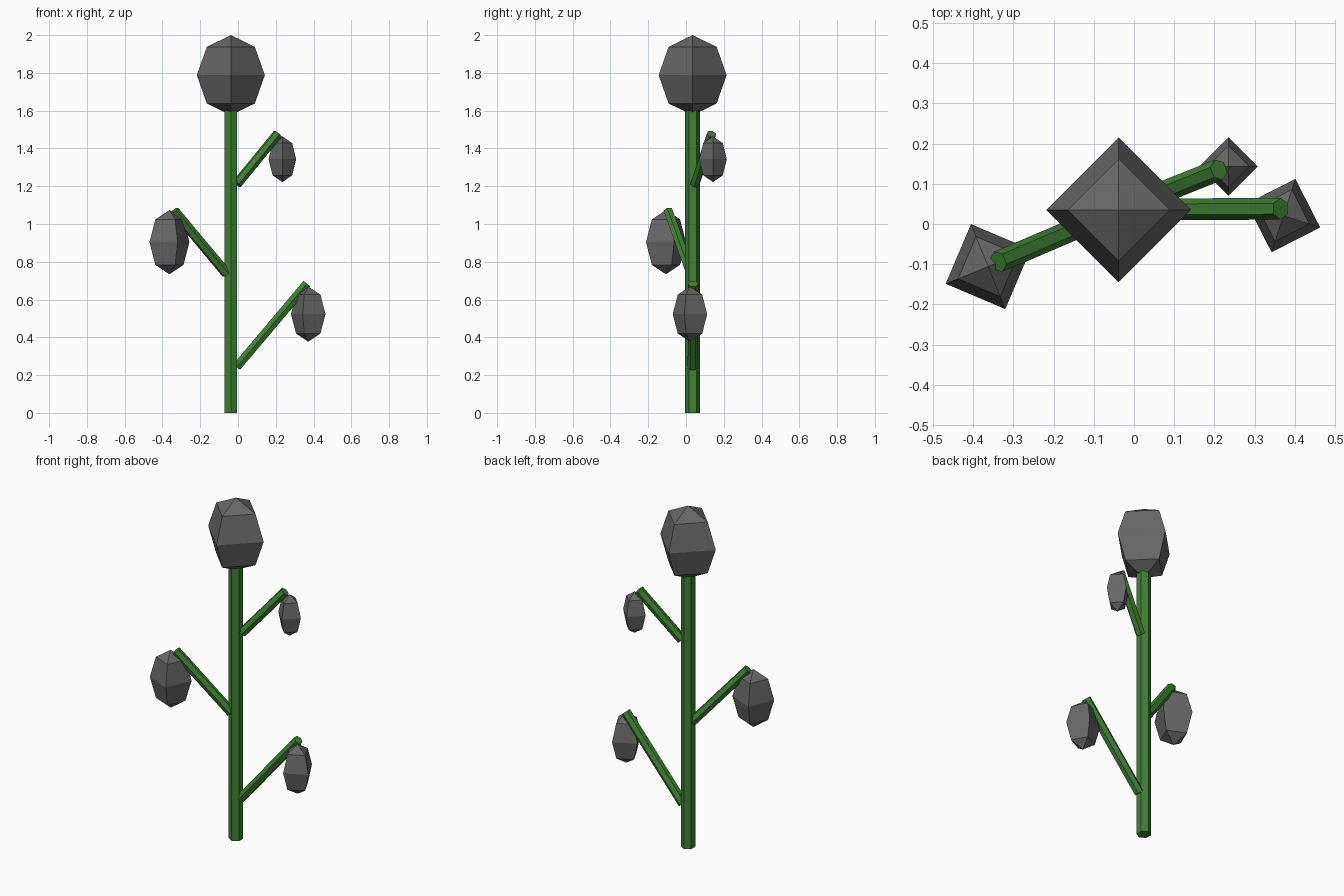
import bpy, bmesh, math
from mathutils import Vector, Matrix

if "Cube" in bpy.data.objects:
    bpy.data.objects.remove(bpy.data.objects["Cube"])


def material(name, rgb):
    m = bpy.data.materials.new(name)
    m.diffuse_color = (*rgb, 1.0)
    m.use_nodes = True
    m.node_tree.nodes["Principled BSDF"].inputs["Base Color"].default_value = m.diffuse_color
    return m


GREEN = material("stem green", (0.05, 0.22, 0.034))
GREY = material("bud grey", (0.135, 0.135, 0.135))


def finish(name, bm, mat):
    me = bpy.data.meshes.new(name)
    bm.to_mesh(me)
    bm.free()
    me.materials.append(mat)
    bpy.context.collection.objects.link(bpy.data.objects.new(name, me))


def rod(name, start, end, radius):
    """Hexagonal rod with two corners pointing sideways."""
    a, b = Vector(start), Vector(end)
    z = (b - a).normalized()
    side = Vector((-z.y, z.x, 0))
    y = side.normalized() if side.length > 1e-4 else Vector((0, 1, 0))
    rot = Matrix((y.cross(z), y, z)).transposed().to_4x4()
    bm = bmesh.new()
    bmesh.ops.create_cone(bm, cap_ends=True, segments=6, radius1=radius, radius2=radius,
                          depth=(b - a).length,
                          matrix=Matrix.Translation((a + b) / 2) @ rot)
    finish(name, bm, GREEN)


def bud(name, centre, radius, half_height, turn=0):
    """Four-sided low-poly ellipsoid."""
    bm = bmesh.new()
    bmesh.ops.create_uvsphere(
        bm, u_segments=4, v_segments=4, radius=1,
        matrix=Matrix.Translation(centre) @ Matrix.Rotation(math.radians(turn), 4, 'Z')
        @ Matrix.Diagonal((radius, radius, half_height, 1)))
    finish(name, bm, GREY)


# main stem and top bud
rod("stem", (-0.038, 0.035, 0), (-0.038, 0.035, 1.63), 0.039)
bud("top_bud", (-0.038, 0.035, 1.788), 0.18, 0.212)

# side branches
rod("lower_branch", (-0.007, 0.036, 0.243), (0.365, 0.038, 0.684), 0.027)
rod("middle_branch", (-0.06, 0.025, 0.737), (-0.338, -0.094, 1.07), 0.027)
rod("upper_branch", (-0.006, 0.048, 1.212), (0.211, 0.135, 1.477), 0.027)

# hanging buds
bud("lower_bud", (0.372, 0.021, 0.523), 0.096, 0.146, -18)
bud("middle_bud", (-0.363, -0.106, 0.904), 0.114, 0.17, 22)
bud("upper_bud", (0.235, 0.143, 1.343), 0.073, 0.121)
